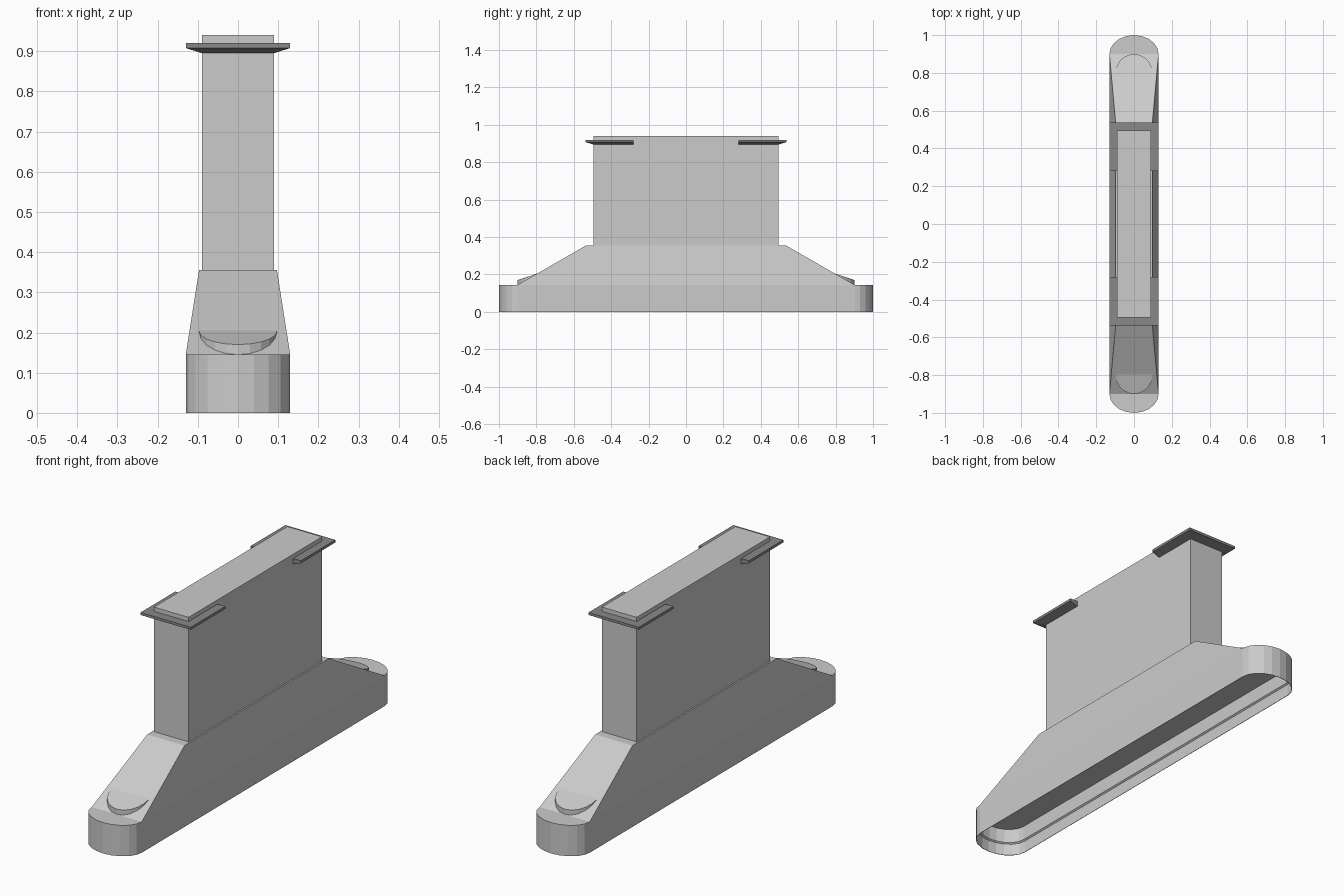
import bpy, bmesh, math

if "Cube" in bpy.data.objects:
    bpy.data.objects.remove(bpy.data.objects["Cube"])

dark = bpy.data.materials.new("dark_grey")
dark.diffuse_color = (0.25, 0.25, 0.25, 1)
dark.use_nodes = True
dark.node_tree.nodes["Principled BSDF"].inputs["Base Color"].default_value = dark.diffuse_color


def loft(name, rings, cap_first=True, cap_last=True, closed=True, mat=None):
    """Skin a list of rings of 3D points and optionally cap the two ends."""
    bm = bmesh.new()
    loops = [[bm.verts.new(p) for p in ring] for ring in rings]
    n = len(loops[0])
    for a, b in zip(loops, loops[1:]):
        for i in range(n):
            j = (i + 1) % n
            bm.faces.new((a[i], a[j], b[j], b[i]))
    if cap_first:
        bm.faces.new(loops[0])
    if cap_last:
        bm.faces.new(loops[-1])
    bmesh.ops.recalc_face_normals(bm, faces=bm.faces)
    me = bpy.data.meshes.new(name)
    bm.to_mesh(me)
    bm.free()
    ob = bpy.data.objects.new(name, me)
    bpy.context.collection.objects.link(ob)
    if mat:
        me.materials.append(mat)
    return ob


def stadium(inset, z, steps=10):
    """Long outline with straight sides and rounded ends."""
    pts = []
    for s in (1, -1):
        for i in range(steps + 1):
            a = math.pi * i / steps
            pts.append((s * (0.13 - inset) * math.cos(a),
                        s * (0.9 + (0.1 - inset) * math.sin(a)), z))
    return pts


def rect(x, y, z):
    return [(-x, -y, z), (x, -y, z), (x, y, z), (-x, y, z)]


# Hollow foot: outer wall, thin rim, stepped inner wall and ceiling
loft("foot_shell", [stadium(0.012, 0.125), stadium(0.010, 0.06), stadium(0.003, 0.055),
                    stadium(0.002, 0.0), stadium(0, 0), stadium(0, 0.145)])

# Tapered hood and upright duct
loft("hood", [rect(0.13, 0.9, 0.145), rect(0.097, 0.535, 0.355)], cap_first=False)
loft("upright_duct", [rect(0.09, 0.495, 0.355), rect(0.09, 0.495, 0.94)], cap_first=False)

for side, label in ((-1, "front"), (1, "back")):
    # Round pad with a sloping top, half sunk into the hood
    def disc(top):
        pts = []
        for i in range(20):
            a = math.tau * i / 20
            d = 0.8 - 0.1 * math.sin(a)
            pts.append((0.097 * math.cos(a), side * d,
                        0.17 + (0.9 - d) / 3 if top else 0.143))
        return pts
    loft(label + "_pad", [disc(False), disc(True)], cap_first=False)

    # U-shaped collar round the duct end, with a sloping underside
    def section(xo, yo, xi, yi):
        return [(xo, side * yo, 0.92), (xo, side * yo, 0.908),
                (xi, side * yi, 0.895), (xi, side * yi, 0.92)]
    loft(label + "_collar", [section(-0.13, 0.28, -0.09, 0.28),
                             section(-0.13, 0.537, -0.09, 0.495),
                             section(0.13, 0.537, 0.09, 0.495),
                             section(0.13, 0.28, 0.09, 0.28)], mat=dark)
